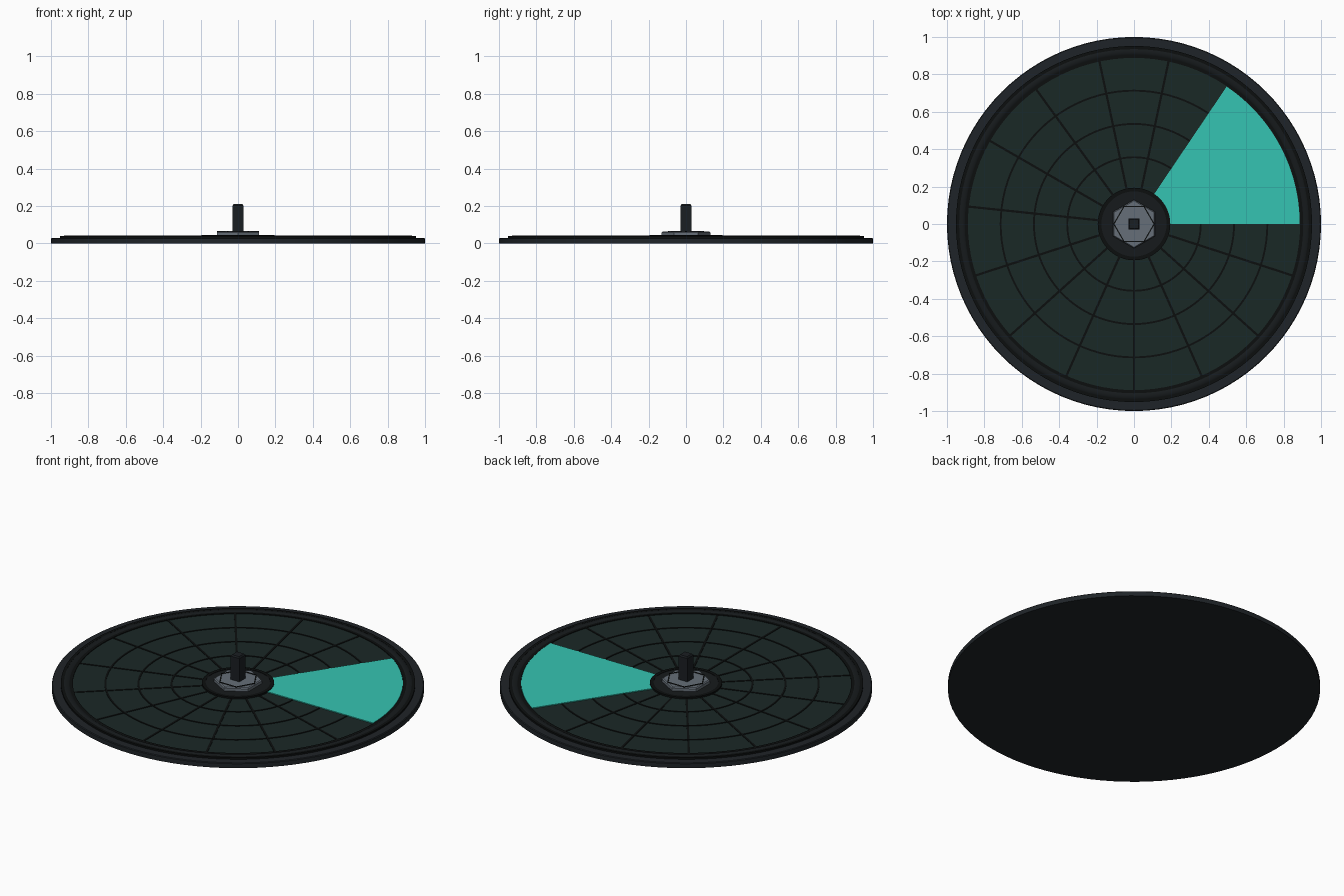
import bpy, bmesh, math

if "Cube" in bpy.data.objects:
    bpy.data.objects.remove(bpy.data.objects["Cube"])


def material(name, hex_color):
    m = bpy.data.materials.new(name)
    srgb = [int(hex_color[i:i + 2], 16) / 255 for i in (0, 2, 4)]
    m.diffuse_color = [((c + 0.055) / 1.055) ** 2.4 if c > 0.04 else c / 12.92 for c in srgb] + [1]
    m.use_nodes = True
    m.node_tree.nodes["Principled BSDF"].inputs["Base Color"].default_value = m.diffuse_color
    return m


CASING = material("casing", "1f2428")
LINE = material("black_line", "0c0f0f")
SCREEN = material("screen", "1a2826")
TEAL = material("sweep_teal", "35c4b2")
STEEL = material("steel", "666f78")
HUB = material("hub_dark", "161a1c")
POST = material("post_dark", "1a1e22")


def lathe(name, profile, mat, n=96, start=0.0, angle=2 * math.pi, smooth=True):
    """Turn a closed (r, z) outline round z, capping the ends of a partial turn."""
    full = angle > 6.28
    bm = bmesh.new()
    rows = []
    for i in range(n if full else n + 1):
        a = start + angle * i / n
        rows.append([bm.verts.new((r * math.cos(a), r * math.sin(a), z)) for r, z in profile])
    k = len(profile)
    for i in range(n):
        p, q = rows[i], rows[(i + 1) % len(rows)]
        for j in range(k):
            if profile[j][0] == 0 and profile[(j + 1) % k][0] == 0:
                continue
            bm.faces.new((p[j], q[j], q[(j + 1) % k], p[(j + 1) % k]))
    if not full:
        bm.faces.new(rows[0])
        bm.faces.new(rows[-1])
    bmesh.ops.remove_doubles(bm, verts=bm.verts, dist=1e-5)
    bmesh.ops.recalc_face_normals(bm, faces=bm.faces)
    me = bpy.data.meshes.new(name)
    bm.to_mesh(me)
    bm.free()
    ob = bpy.data.objects.new(name, me)
    bpy.context.collection.objects.link(ob)
    me.materials.append(mat)
    if smooth:
        bpy.ops.object.select_all(action='DESELECT')
        ob.select_set(True)
        bpy.context.view_layer.objects.active = ob
        bpy.ops.object.shade_smooth_by_angle(angle=math.radians(30))
    return ob


def band(r0, r1, z0, z1):
    return [(r0, z0), (r1, z0), (r1, z1), (r0, z1)]


def disc(r, z0, z1, c=0.0):
    if c:
        return [(0, z0), (r, z0), (r, z1 - c), (r - c, z1), (0, z1)]
    return [(0, z0), (r, z0), (r, z1), (0, z1)]


# Base plate and screen
lathe("base_plate", disc(1.0, 0, 0.03, 0.004), CASING)
lathe("screen", disc(0.893, 0.028, 0.034), SCREEN)

# Raised bezel with dark seams
lathe("bezel_outer_seam", band(0.935, 0.952, 0.028, 0.040), LINE)
lathe("bezel_ring", [(0.905, 0.028), (0.937, 0.028), (0.937, 0.038), (0.93, 0.042),
                     (0.912, 0.042), (0.905, 0.038)], HUB)
lathe("bezel_inner_seam", band(0.888, 0.907, 0.028, 0.038), LINE)

# Range rings
for i, r in enumerate((0.357, 0.535, 0.713)):
    lathe(f"range_ring_{i + 1}", band(r - 0.005, r + 0.005, 0.032, 0.037), LINE)

# Radial spokes
for i in range(15):
    bpy.ops.mesh.primitive_cube_add(size=1)
    ob = bpy.context.object
    a = math.radians(6 + 24 * i)
    ob.name = f"spoke_{i + 1}"
    ob.dimensions = (0.72, 0.012, 0.004)
    ob.location = (0.535 * math.cos(a), 0.535 * math.sin(a), 0.0345)
    ob.rotation_euler.z = a
    ob.data.materials.append(LINE)

# Sweep sector
lathe("sweep_sector", band(0.19, 0.886, 0.034, 0.039), TEAL, n=24, angle=math.radians(56))

# Hub: collar, seam, hex nut with a hexagonal ridge, square post
lathe("hub_collar", disc(0.178, 0.03, 0.042), HUB, n=48)
lathe("hub_seam", band(0.174, 0.194, 0.03, 0.044), LINE, n=48)
lathe("hex_nut", disc(0.13, 0.04, 0.064, 0.006), STEEL, n=6, start=math.pi / 6, smooth=False)
lathe("nut_ridge", band(0.104, 0.111, 0.06, 0.067), LINE, n=6, smooth=False)
lathe("centre_post", disc(0.041, 0.06, 0.21, 0.008), POST, n=4, start=math.pi / 4, smooth=False)
